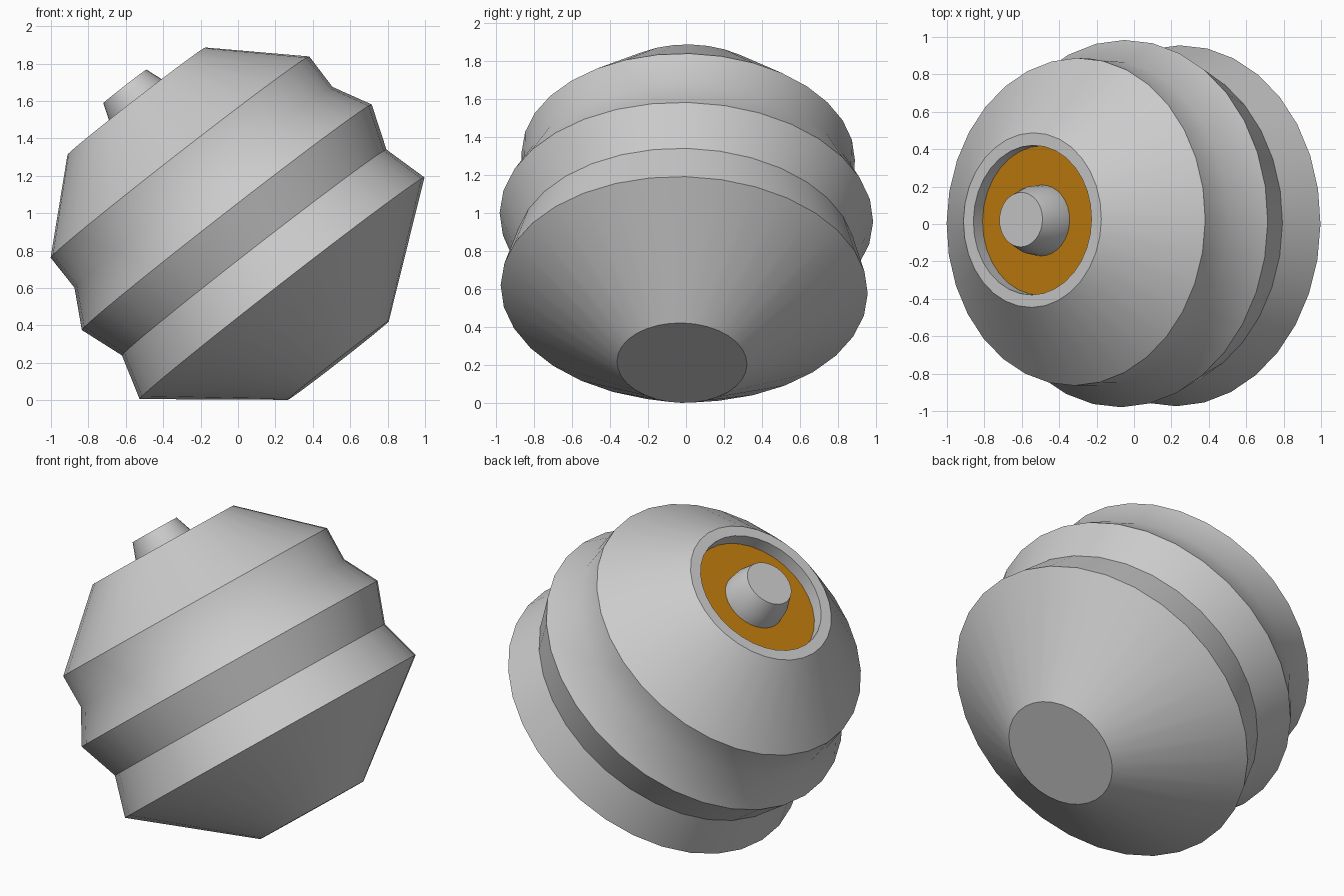
import bpy, bmesh, math
from mathutils import Vector, Matrix

if "Cube" in bpy.data.objects:
    bpy.data.objects.remove(bpy.data.objects["Cube"])

SEGMENTS = 32
AXIS = Vector((-0.614, 0.024, 0.789)).normalized()
CENTRE = Vector((-0.06, 0.002, 0.978))
TILT = Matrix.Translation(CENTRE) @ Vector((0, 0, 1)).rotation_difference(AXIS).to_matrix().to_4x4()


def lathe(name, profile, cap_start=False, cap_end=False, color=None):
    """Spin (radius, height) points around the tilted axis."""
    bm = bmesh.new()
    rings = []
    for r, h in profile:
        rings.append([bm.verts.new((r * math.cos(a), r * math.sin(a), h))
                      for a in (2 * math.pi * i / SEGMENTS for i in range(SEGMENTS))])
    for low, high in zip(rings, rings[1:]):
        for i in range(SEGMENTS):
            j = (i + 1) % SEGMENTS
            bm.faces.new((low[i], low[j], high[j], high[i]))
    if cap_start:
        bm.faces.new(rings[0][::-1])
    if cap_end:
        bm.faces.new(rings[-1])
    mesh = bpy.data.meshes.new(name)
    bm.to_mesh(mesh)
    bm.free()
    mesh.transform(TILT)
    obj = bpy.data.objects.new(name, mesh)
    bpy.context.collection.objects.link(obj)
    if color:
        mat = bpy.data.materials.new(name + "_color")
        mat.diffuse_color = color
        mat.use_nodes = True
        mat.node_tree.nodes["Principled BSDF"].inputs["Base Color"].default_value = mat.diffuse_color
        mesh.materials.append(mat)
    bpy.ops.object.select_all(action='DESELECT')
    obj.select_set(True)
    bpy.context.view_layer.objects.active = obj
    bpy.ops.object.shade_smooth_by_angle(angle=math.radians(30))
    return obj


# Ribbed body, from the bottom face up to the rim and down into the recess
lathe("ribbed_body", [(0.342, -0.971), (0.965, -0.481), (0.896, -0.239), (0.982, 0.0),
                      (0.874, 0.203), (0.876, 0.408), (0.467, 0.787),
                      (0.40, 0.787), (0.40, 0.707)], cap_start=True)

# Coloured ring on the floor of the recess
lathe("recess_ring", [(0.40, 0.707), (0.188, 0.707)], color=(0.52, 0.2, 0.004, 1))

# Tapered stub in the middle
lathe("centre_stub", [(0.19, 0.707), (0.182, 0.787), (0.146, 0.887)], cap_end=True)
